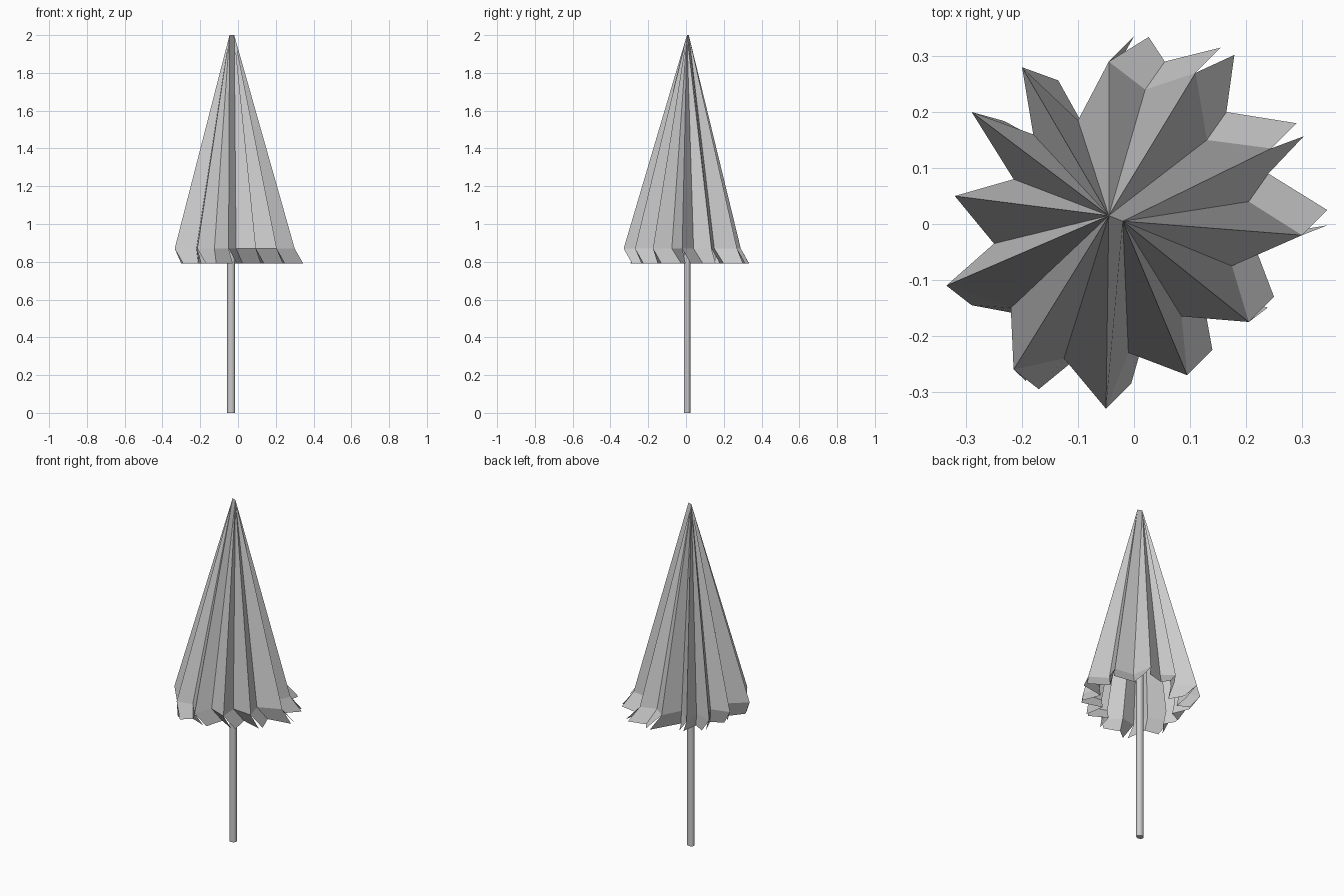
import bpy, bmesh
from mathutils import Vector, Matrix
from math import radians

cube = bpy.data.objects.get("Cube")
if cube:
    bpy.data.objects.remove(cube)


def material(name, value):
    mat = bpy.data.materials.new(name)
    mat.use_nodes = True
    color = (value, value, value, 1)
    mat.diffuse_color = color
    mat.node_tree.nodes["Principled BSDF"].inputs["Base Color"].default_value = color
    return mat


grey = material("light grey", 0.6)

# Pleated outline in hundredths, anticlockwise, alternating valley and ridge
outline = [(-1, -23), (9.5, -27), (8.5, -16.5), (20.5, -17.5), (17.5, -7.5), (30, -2),
           (20.5, 4), (24.5, 13.5), (13, 15), (11, 27), (2, 24), (-4.5, 29),
           (-10, 18.5), (-20, 28), (-18, 16), (-29, 20), (-21.5, 8), (-32, 5),
           (-25, -3.5), (-33.5, -11), (-22, -15), (-21.5, -26), (-12.5, -24), (-5, -33)]
RIM_Z, HEM_Z, TOP_Z = 0.87, 0.79, 2.0
EAST_COUNT = 8


def hem_point(p, ridge):
    # The hem hangs slightly askew from the rim
    west = p.x < -0.1
    if ridge:
        shift = Vector((0.045, -0.035 if west else 0.045, 0))
    else:
        shift = Vector((0.01, -0.01 if west else 0.05, 0))
        if not west:
            shift.x = 0.035
    q = p + shift
    q.z = HEM_Z
    return q


# Closed canopy: folded cone over a short top ridge, with a loose hem
bm = bmesh.new()
apex_east = bm.verts.new((-0.02, 0.005, TOP_Z))
apex_west = bm.verts.new((-0.045, 0.015, TOP_Z))
points = [Vector((x / 100, y / 100, RIM_Z)) for x, y in outline]
rim = [bm.verts.new(p) for p in points]
split = Matrix.Rotation(radians(-4.5), 3, "Z")
hem_after, hem_before = [], []
for i, p in enumerate(points):
    ridge = i % 2 == 1
    q = hem_point(p, ridge)
    after = bm.verts.new(q)
    hem_after.append(after)
    # Ridges of the hem are slit open, valleys stay joined
    hem_before.append(bm.verts.new(split @ q) if ridge else after)

count = len(rim)
for i in range(count):
    j = (i + 1) % count
    a = apex_east if i < EAST_COUNT else apex_west
    b = apex_east if j < EAST_COUNT else apex_west
    bm.faces.new([rim[i], rim[j], b] if a == b else [rim[i], rim[j], b, a])
    bm.faces.new([hem_after[i], hem_before[j], rim[j], rim[i]])

mesh = bpy.data.meshes.new("canopy")
bm.to_mesh(mesh)
bm.free()
canopy = bpy.data.objects.new("canopy", mesh)
bpy.context.collection.objects.link(canopy)
mesh.materials.append(grey)

# Pole
POLE_TOP = 1.85
bpy.ops.mesh.primitive_cylinder_add(vertices=12, radius=0.021, depth=POLE_TOP,
                                    location=(-0.036, 0.006, POLE_TOP / 2))
pole = bpy.context.object
pole.name = "pole"
pole.scale.y = 0.85
pole.data.materials.append(grey)
bpy.ops.object.shade_smooth_by_angle(angle=radians(40))
